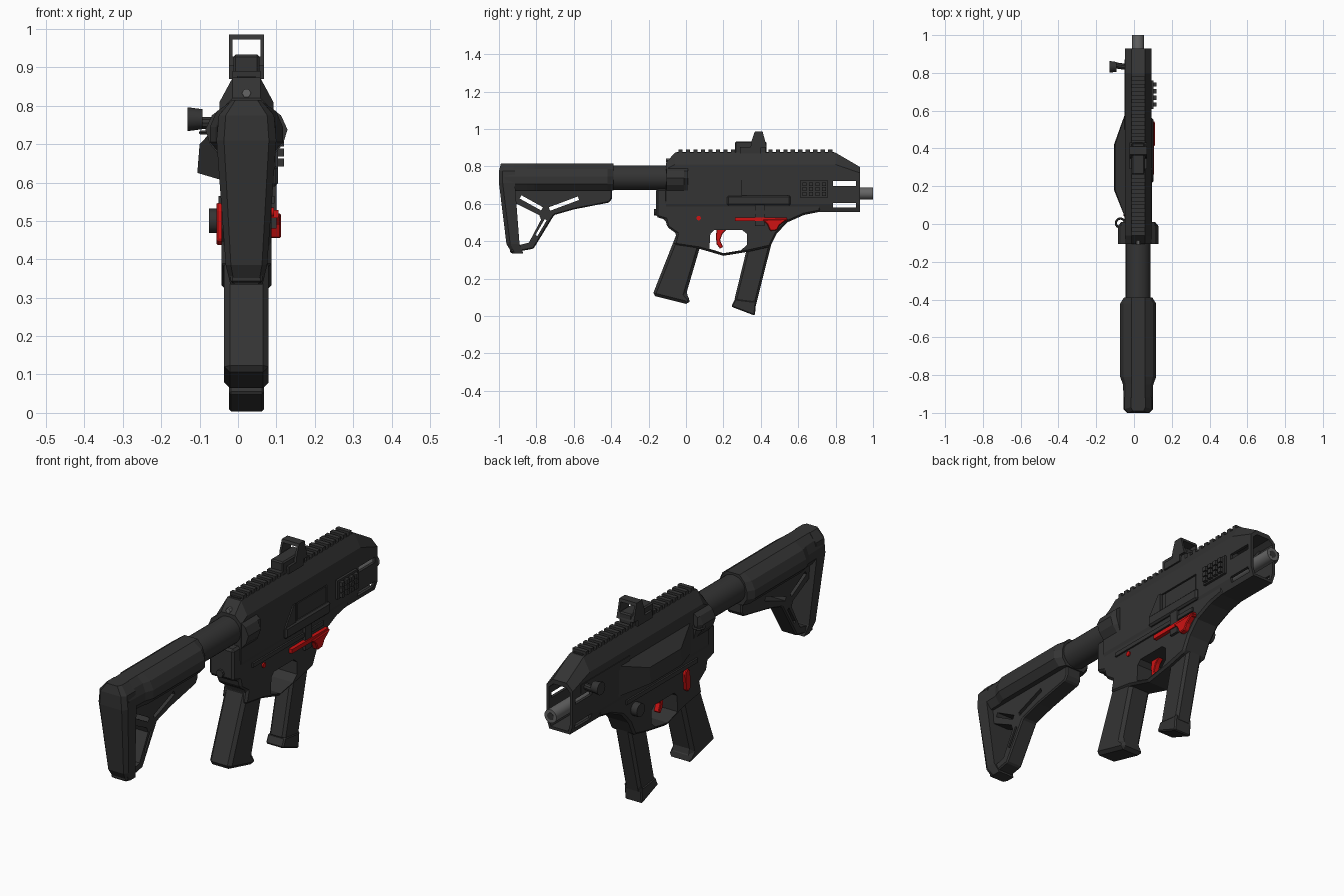
import bpy, bmesh, math
from mathutils import Vector

if "Cube" in bpy.data.objects:
    bpy.data.objects.remove(bpy.data.objects["Cube"])

CX = 0.022  # the body's centre plane


def material(name, rgb):
    m = bpy.data.materials.new(name)
    m.diffuse_color = (*rgb, 1)
    m.use_nodes = True
    m.node_tree.nodes["Principled BSDF"].inputs["Base Color"].default_value = m.diffuse_color
    return m


BLACK = material("matte_black", (0.034, 0.034, 0.034))
RED = material("red", (0.62, 0.006, 0.006))
STEEL = material("steel_grey", (0.13, 0.13, 0.13))


def apply(ob, mod):
    bpy.context.view_layer.objects.active = ob
    bpy.ops.object.modifier_apply(modifier=mod.name)


def loft(name, rings, mat=BLACK, bevel=0, smooth=False):
    """Skin equal-length rings of 3D points and cap both ends."""
    bm = bmesh.new()
    vs = [[bm.verts.new(p) for p in r] for r in rings]
    n = len(vs[0])
    for a, b in zip(vs, vs[1:]):
        for i in range(n):
            bm.faces.new((a[i], a[(i + 1) % n], b[(i + 1) % n], b[i]))
    bm.faces.new(vs[0])
    bm.faces.new(vs[-1])
    bmesh.ops.recalc_face_normals(bm, faces=bm.faces)
    me = bpy.data.meshes.new(name)
    bm.to_mesh(me)
    bm.free()
    me.materials.append(mat)
    ob = bpy.data.objects.new(name, me)
    bpy.context.collection.objects.link(ob)
    if bevel:
        m = ob.modifiers.new("bevel", 'BEVEL')
        m.width, m.segments, m.angle_limit = bevel, 1, math.radians(40)
        apply(ob, m)
    if smooth:
        bpy.ops.object.select_all(action='DESELECT')
        ob.select_set(True)
        bpy.context.view_layer.objects.active = ob
        bpy.ops.object.shade_smooth_by_angle(angle=math.radians(35))
    return ob


def plate(name, pts, x0, x1, mat=BLACK, bevel=0):
    """Side profile (y, z) extruded across x; x is measured from the centre plane."""
    return loft(name, [[(CX + x, y, z) for y, z in pts] for x in (x0, x1)], mat, bevel)


def box(name, x0, x1, y0, y1, z0, z1, mat=BLACK, bevel=0):
    return plate(name, [(y0, z0), (y1, z0), (y1, z1), (y0, z1)], x0, x1, mat, bevel)


def rod(name, p, q, r, mat=BLACK, n=20, r2=None):
    p, q = Vector(p), Vector(q)
    rot = (q - p).to_track_quat('Z', 'Y')
    ring = lambda c, k: [c + rot @ Vector((k * math.cos(t), k * math.sin(t), 0))
                         for t in (2 * math.pi * i / n for i in range(n))]
    return loft(name, [ring(p, r), ring(q, r2 or r)], mat, smooth=n > 10)


def mirrored(y, half):
    """Cross-section ring at y from its right half, top to bottom."""
    return [(CX + x, y, z) for x, z in half] + [(CX - x, y, z) for x, z in reversed(half)]


def cut(ob, cutter):
    m = ob.modifiers.new("cut", 'BOOLEAN')
    m.object, m.operation, m.solver = cutter, 'DIFFERENCE', 'EXACT'
    apply(ob, m)
    bpy.data.objects.remove(cutter)


def slit(ob, p, q, w):
    """Through slot in the side plate between two (y, z) points."""
    d = Vector((q[0] - p[0], q[1] - p[1])).normalized() * w / 2
    cut(ob, plate("cutter", [(p[0] - d.y, p[1] + d.x), (p[0] + d.y, p[1] - d.x),
                             (q[0] + d.y, q[1] - d.x), (q[0] - d.y, q[1] + d.x)], -.2, .2))


# Upper housing with chamfered shoulders and hollow nose
upper = loft("upper_housing", [mirrored(y, [(.036, t), (.07, s), (.07, .6), (.055, .555)])
                               for y, t, s in ((-.107, .82, .785), (-.06, .873, .81),
                                               (.80, .873, .81), (.93, .797, .765))])
cut(upper, loft("cutter", [mirrored(y, [(.034, .775), (.056, .755), (.056, .605), (.046, .568)])
                           for y in (.74, 1.0)]))
for z in (.709, .592):
    slit(upper, (.785, z), (.91, z), .026)
cut(upper, box("cutter", .062, .12, .30, .545, .63, .728))
box("ejection_port_cover", .05, .068, .325, .54, .632, .722)
box("port_lower_ledge", .06, .082, .22, .56, .59, .645, bevel=.008)
plate("port_rear_deflector", [(.22, .64), (.30, .64), (.30, .73), (.285, .73)], .06, .076)

# Lower frame with trigger opening
frame = plate("lower_frame", [(-.16, .68), (-.16, .53), (-.11, .515), (-.10, .475), (-.05, .44),
                              (-.065, .38), (.07, .36), (.20, .322), (.34, .345), (.45, .37),
                              (.485, .44), (.54, .50), (.63, .54), (.72, .558), (.72, .60),
                              (-.10, .62), (-.10, .68)], -.065, .065, bevel=.01)
cut(frame, plate("cutter", [(.13, .44), (.15, .46), (.30, .46), (.325, .44), (.325, .38),
                            (.295, .352), (.2, .336), (.125, .36)], -.2, .2))
box("frame_side_rib", -.073, .073, -.02, .52, .545, .565)
box("magazine_well_strap", .06, .078, .37, .42, .48, .60)

# Rear collar with sling mounts
loft("rear_collar", [mirrored(y, [(.07, .79), (.09, .775), (k, .738), (k - .012, .70), (.07, .67)])
                     for y, k in ((-.105, .107), (-.01, .107), (.01, .09))])
bpy.ops.mesh.primitive_torus_add(major_radius=.024, minor_radius=.006, major_segments=16,
                                 minor_segments=6, location=(-.072, .005, .73))
bpy.context.object.name = "sling_loop"
bpy.context.object.data.materials.append(BLACK)
rod("rear_screw", (CX, -.108, .833), (CX, -.06, .833), .012, STEEL, 6)
rod("rear_pin_knob", (CX, -.172, .555), (CX, -.15, .555), .018, n=10)

# Top rail
box("top_rail_base", -.024, .024, -.05, .79, .86, .878)
for i in range(21):
    y = -.04 + i * .04
    box("top_rail_tooth", -.036, .036, y, y + .022, .868, .891)

# Reflex sight: base, frame and window
box("sight_base", -.034, .034, .262, .43, .868, .933, bevel=.006)
sight = plate("sight_frame", [(.345, .90), (.35, .935), (.368, .986), (.41, .986), (.432, .90)],
              -.046, .046)
cut(sight, box("cutter", -.036, .036, .2, .6, .928, .972))
box("sight_clamp", -.046, .046, .29, .40, .87, .905)

# Left side bulge and charging handle
loft("left_bulge", [[(CX - .06, y0, z0), (CX - .06, y1, z0), (CX - .06, y1, z1), (CX - .06, y0, z1)]
                    if not out else
                    [(CX - .128, .18, .625), (CX - .128, .42, .625), (CX - .122, .42, .70),
                     (CX - .122, .18, .70)]
                    for out, y0, y1, z0, z1 in ((0, .01, .61, .605, .765), (1, 0, 0, 0, 0))])
rod("charging_handle_stem", (-.10, .84, .755), (-.03, .83, .755), .016, n=10)
rod("charging_handle_knob", (-.131, .832, .765), (-.092, .832, .765), .031, n=12, r2=.026)
box("charging_handle_slot", -.073, -.06, .50, .87, .735, .775)

# Right side accessory rail
box("side_rail_base", .06, .082, .61, .76, .635, .725)
for i in range(4):
    for z in (.642, .668, .694):
        y = .622 + i * .035
        box("side_rail_tooth", .08, .098, y, y + .022, z, z + .021)
rod("left_release_button", (-.075, .45, .50), (-.03, .45, .50), .032, n=12)

# Barrel
rod("barrel", (CX, .70, .655), (CX, 1.0, .655), .032, STEEL, 24)
rod("barrel_bore", (CX, .995, .655), (CX, 1.001, .655), .017, BLACK, 16)

# Grip and magazine
plate("grip", [(-.05, .44), (-.18, .11), (.0, .065), (.015, .062), (.024, .09), (.0, .115),
               (.075, .37), (.08, .43)], -.058, .058, bevel=.016)
plate("magazine", [(.335, .40), (.257, .08), (.372, .05), (.46, .40)], -.042, .042, bevel=.012)
plate("magazine_base", [(.262, .092), (.242, .05), (.368, .002), (.376, .085), (.355, .08)],
      -.046, .046, bevel=.006)

# Red controls
plate("trigger", [(.165, .47), (.225, .47), (.195, .44), (.182, .405), (.198, .37), (.182, .36),
                  (.163, .385), (.16, .43)], -.014, .014, RED, .003)
box("bolt_catch_bar", .06, .083, .262, .54, .508, .528, RED)
plate("bolt_catch_pad", [(.41, .515), (.545, .52), (.50, .485), (.485, .458), (.45, .455), (.435, .49)],
      .06, .09, RED, .004)
rod("safety_pin", (CX + .05, .068, .523), (CX + .072, .068, .523), .012, RED, 12)
plate("safety_lever", [(.04, .45), (.06, .435), (.08, .45), (.085, .53), (.065, .55), (.045, .53)],
      -.078, -.05, RED, .004)

# Stock tube and shell
rod("stock_tube", (CX, -.45, .74), (CX, -.08, .74), .066, n=28)
loft("stock_shell", [mirrored(y, [(.035, .815), (w * .82, .785), (w, .745), (w, .705), (w * .7, .672)])
                     for y, w in ((-.97, .076), (-.85, .08), (-.81, .095), (-.42, .095), (-.388, .074))])

# Butt pad, tapering downward with chamfered rear corners
loft("butt_pad", [[(CX - w, f, z), (CX - w, r + .02, z), (CX - w * .75, r, z),
                   (CX + w * .75, r, z), (CX + w, r + .02, z), (CX + w, f, z)]
                  for z, r, f, w in ((.815, -.99, -.92, .038), (.775, -1, -.915, .072),
                                     (.71, -1, -.915, .078), (.385, -.96, -.89, .054),
                                     (.335, -.93, -.87, .042))])

# Stock truss: Y-shaped web with cut-outs
truss = plate("stock_truss", [(-.94, .337), (-.815, .36), (-.705, .54), (-.60, .57), (-.41, .607),
                              (-.395, .63), (-.395, .69), (-.94, .69)], -.042, .042, bevel=.006)
cut(truss, plate("cutter", [(-.915, .605), (-.785, .54), (-.775, .515), (-.84, .392), (-.89, .38)],
                 -.2, .2))
slit(truss, (-.885, .637), (-.77, .573), .02)
slit(truss, (-.73, .572), (-.575, .63), .02)
slit(truss, (-.80, .43), (-.75, .515), .012)
